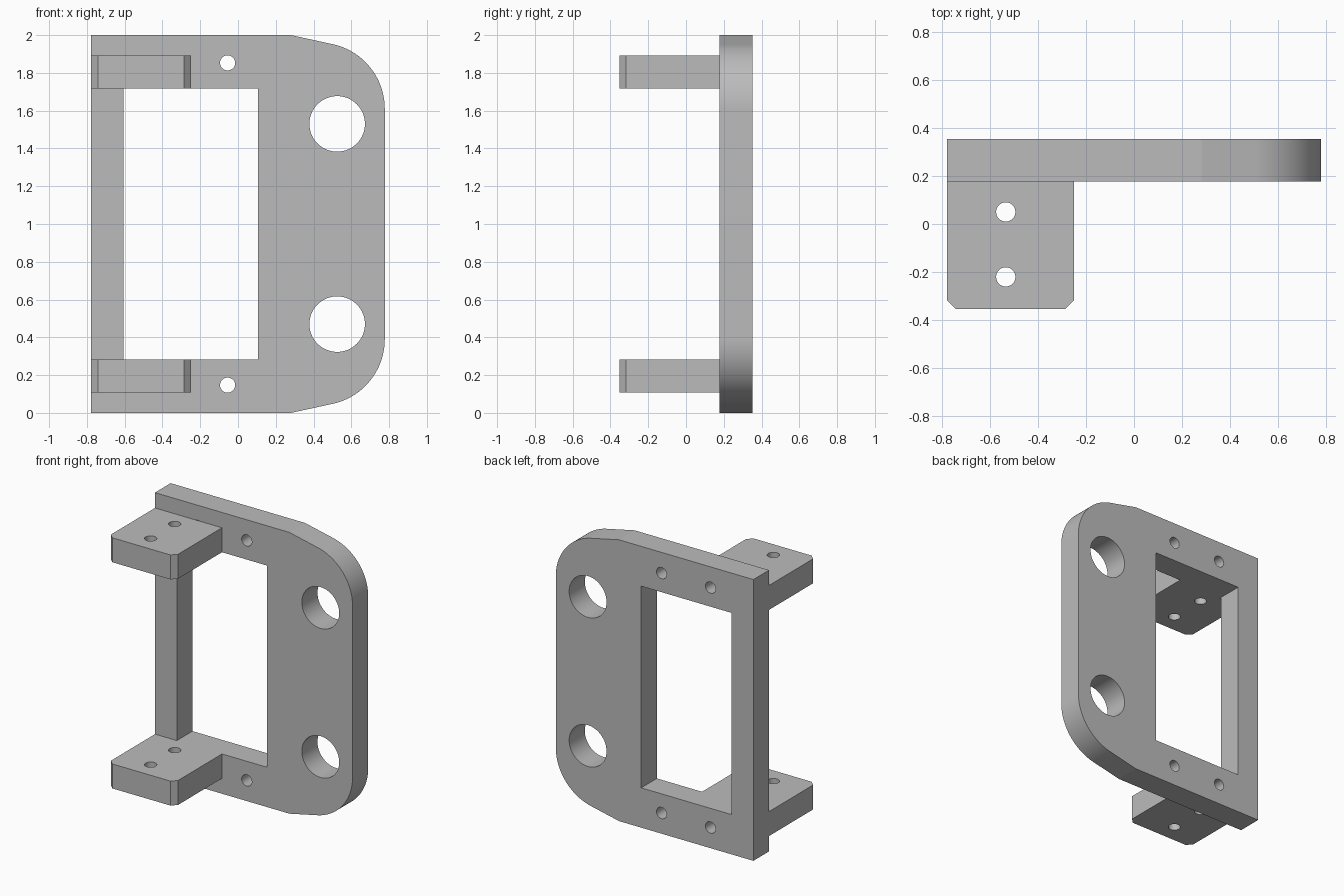
import bpy
import bmesh
from math import cos, sin, pi, radians, atan2
from mathutils import Matrix

cube = bpy.data.objects.get("Cube")
if cube:
    bpy.data.objects.remove(cube, do_unlink=True)

# Single plain grey for the whole bracket
grey = bpy.data.materials.new("plain grey")
grey.use_nodes = True
colour = (0.5, 0.5, 0.5, 1)
grey.diffuse_color = colour
grey.node_tree.nodes["Principled BSDF"].inputs["Base Color"].default_value = colour


def arc(cx, cy, r, start, end, steps):
    return [(cx + r * cos(start + (end - start) * i / steps),
             cy + r * sin(start + (end - start) * i / steps))
            for i in range(steps + 1)]


def circle(cx, cy, r):
    return arc(cx, cy, r, 0, 2 * pi, 64)[:-1]


def rect(x0, x1, y0, y1):
    return [(x0, y0), (x1, y0), (x1, y1), (x0, y1)]


def extruded(name, loops, thickness, matrix):
    """Fill an outline with its holes, thicken it evenly and place it."""
    curve = bpy.data.curves.new(name, "CURVE")
    curve.dimensions = "2D"
    curve.fill_mode = "BOTH"
    curve.extrude = thickness / 2
    for loop in loops:
        spline = curve.splines.new("POLY")
        spline.points.add(len(loop) - 1)
        for point, (x, y) in zip(spline.points, loop):
            point.co = (x, y, 0, 1)
        spline.use_cyclic_u = True
    temp = bpy.data.objects.new("profile", curve)
    bpy.context.collection.objects.link(temp)
    bpy.context.view_layer.update()
    evaluated = temp.evaluated_get(bpy.context.evaluated_depsgraph_get())
    mesh = bpy.data.meshes.new_from_object(evaluated)
    bpy.data.objects.remove(temp, do_unlink=True)
    bpy.data.curves.remove(curve)

    bm = bmesh.new()
    bm.from_mesh(mesh)
    bmesh.ops.remove_doubles(bm, verts=bm.verts, dist=0.0001)
    bm.transform(matrix)
    bmesh.ops.recalc_face_normals(bm, faces=bm.faces)
    for face in bm.faces:
        face.smooth = True
        face.material_index = 0
    bm.to_mesh(mesh)
    bm.free()
    mesh.set_sharp_from_angle(angle=radians(10))
    mesh.materials.clear()
    mesh.materials.append(grey)
    mesh.name = name
    obj = bpy.data.objects.new(name, mesh)
    bpy.context.collection.objects.link(obj)
    return obj


def flipped(loop):
    """Mirror a loop about the mid height."""
    return [(x, 2 - z) for x, z in reversed(loop)]


LEFT, RIGHT, BACK, JOINT = -0.777, 0.777, 0.353, 0.177

# Upright plate: sloped shoulders running into rounded corners
radius = 0.35
slope = atan2(0.217, 1)
top = [(LEFT, 2), (0.28, 2)] + arc(RIGHT - radius, 1.61, radius,
                                   pi / 2 - slope, 0, 28)
outline = top + flipped(top)

# Window, large bores and screw holes
holes = [rect(-0.605, 0.105, 0.283, 1.717)]
for x, z, r in ((0.525, 1.53, 0.147), (-0.055, 1.853, 0.04), (-0.44, 1.853, 0.04)):
    hole = circle(x, z, r)
    holes += [hole, flipped(hole)]

upright = Matrix.Translation((0, (BACK + JOINT) / 2, 0)) @ Matrix.Rotation(pi / 2, 4, "X")
extruded("upright_plate", [outline] + holes, BACK - JOINT, upright)

# Two horizontal tabs with chamfered front corners and a pair of holes each
c, tab_right = 0.035, -0.25
tab = [(LEFT, JOINT), (LEFT, -BACK + c), (LEFT + c, -BACK),
       (tab_right - c, -BACK), (tab_right, -BACK + c), (tab_right, JOINT)]
tab_holes = [circle(-0.533, y, 0.04) for y in (0.05, -0.22)]
for name, z in (("lower_tab", 0.196), ("upper_tab", 1.804)):
    extruded(name, [tab] + tab_holes, 0.174, Matrix.Translation((0, 0, z)))
